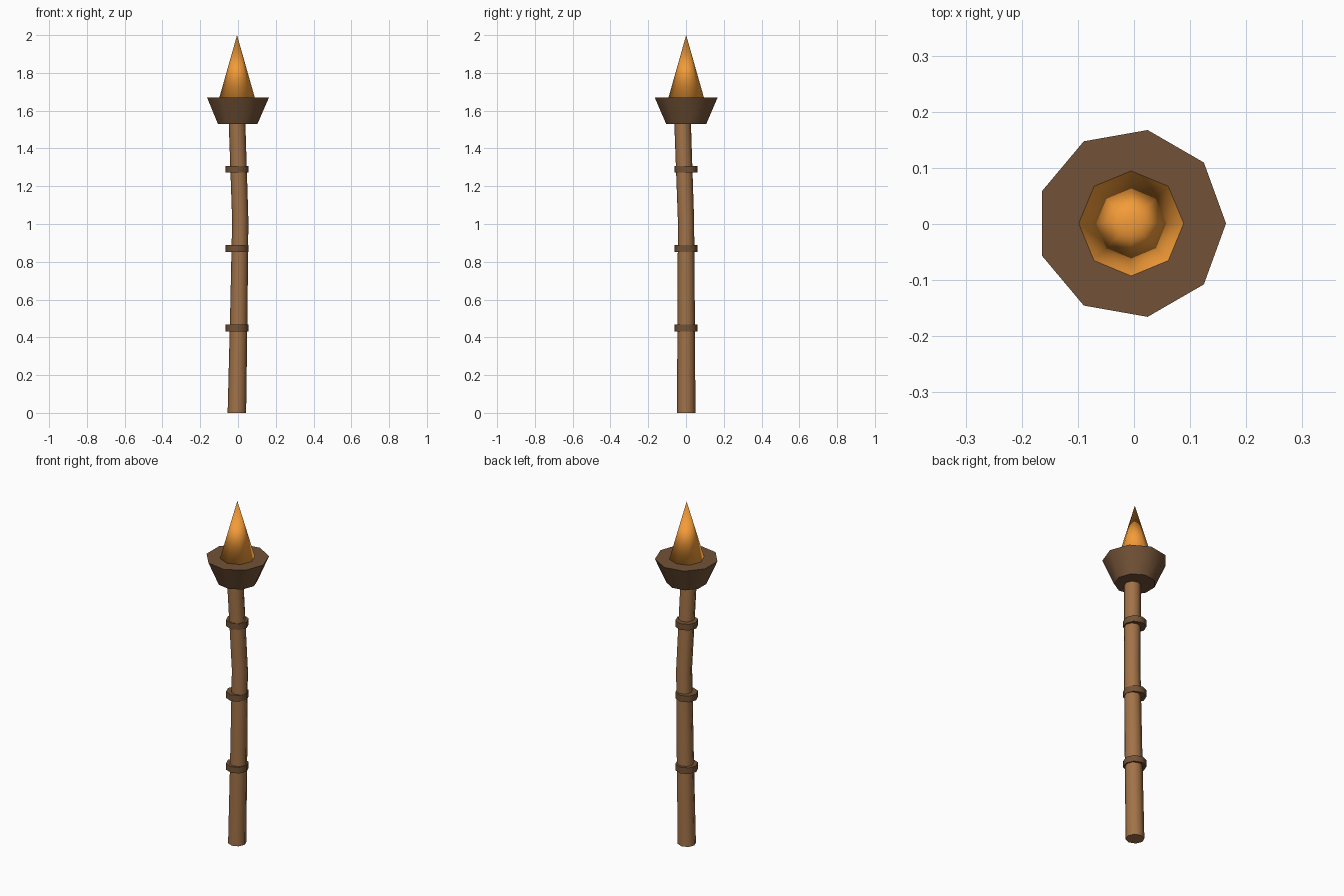
import bpy, bmesh, math
from mathutils import Vector

if "Cube" in bpy.data.objects:
    bpy.data.objects.remove(bpy.data.objects["Cube"])

CX, CY = -0.005, 0.001   # common axis of the rings, cup and flame


def material(name, rgb):
    m = bpy.data.materials.new(name)
    m.diffuse_color = (*rgb, 1)
    m.use_nodes = True
    m.node_tree.nodes["Principled BSDF"].inputs["Base Color"].default_value = m.diffuse_color
    return m


WOOD = material("wood", (0.36, 0.17, 0.065))
DARK = material("dark_wood", (0.17, 0.085, 0.038))
FIRE = material("fire", (0.9, 0.33, 0.04))


def loft(name, sections, sides, mat, angle):
    """Skin rings given as (x, y, z, radius); radius 0 makes a point."""
    bm = bmesh.new()
    rings = []
    for x, y, z, r in sections:
        if r == 0:
            rings.append([bm.verts.new((x, y, z))] * sides)
            continue
        rings.append([bm.verts.new((x + r * math.cos(2 * math.pi * i / sides),
                                    y + r * math.sin(2 * math.pi * i / sides), z))
                      for i in range(sides)])
    for a, b in zip(rings, rings[1:]):
        for i in range(sides):
            j = (i + 1) % sides
            bm.faces.new(list(dict.fromkeys((a[i], a[j], b[j], b[i]))))
    bm.faces.new(rings[0][::-1])
    if sections[-1][3] > 0:
        bm.faces.new(rings[-1])
    bmesh.ops.recalc_face_normals(bm, faces=bm.faces[:])
    me = bpy.data.meshes.new(name)
    bm.to_mesh(me)
    bm.free()
    me.materials.append(mat)
    ob = bpy.data.objects.new(name, me)
    bpy.context.collection.objects.link(ob)
    bpy.ops.object.select_all(action='DESELECT')
    ob.select_set(True)
    bpy.context.view_layer.objects.active = ob
    bpy.ops.object.shade_smooth_by_angle(angle=math.radians(angle))
    return ob


# Slightly crooked shaft
loft("shaft", [(-0.006, 0.001, 0, 0.049), (0.004, 0.001, 0.51, 0.046),
               (0.012, 0.0, 1.02, 0.043), (-0.005, -0.018, 1.535, 0.044)],
     8, WOOD, 50)

# Binding bands
for n, z in enumerate((0.45, 0.87, 1.29)):
    loft(f"band_{n + 1}", [(CX, CY, z - 0.018, 0.061), (CX, CY, z + 0.018, 0.061)],
         8, DARK, 50)

# Flared cup
loft("cup", [(CX, CY, 1.53, 0.108), (CX, CY, 1.67, 0.169)], 9, DARK, 50)

# Flame cone, smooth all over
loft("flame", [(CX, CY, 1.665, 0.095), (CX, CY, 2.0, 0)], 8, FIRE, 180)
